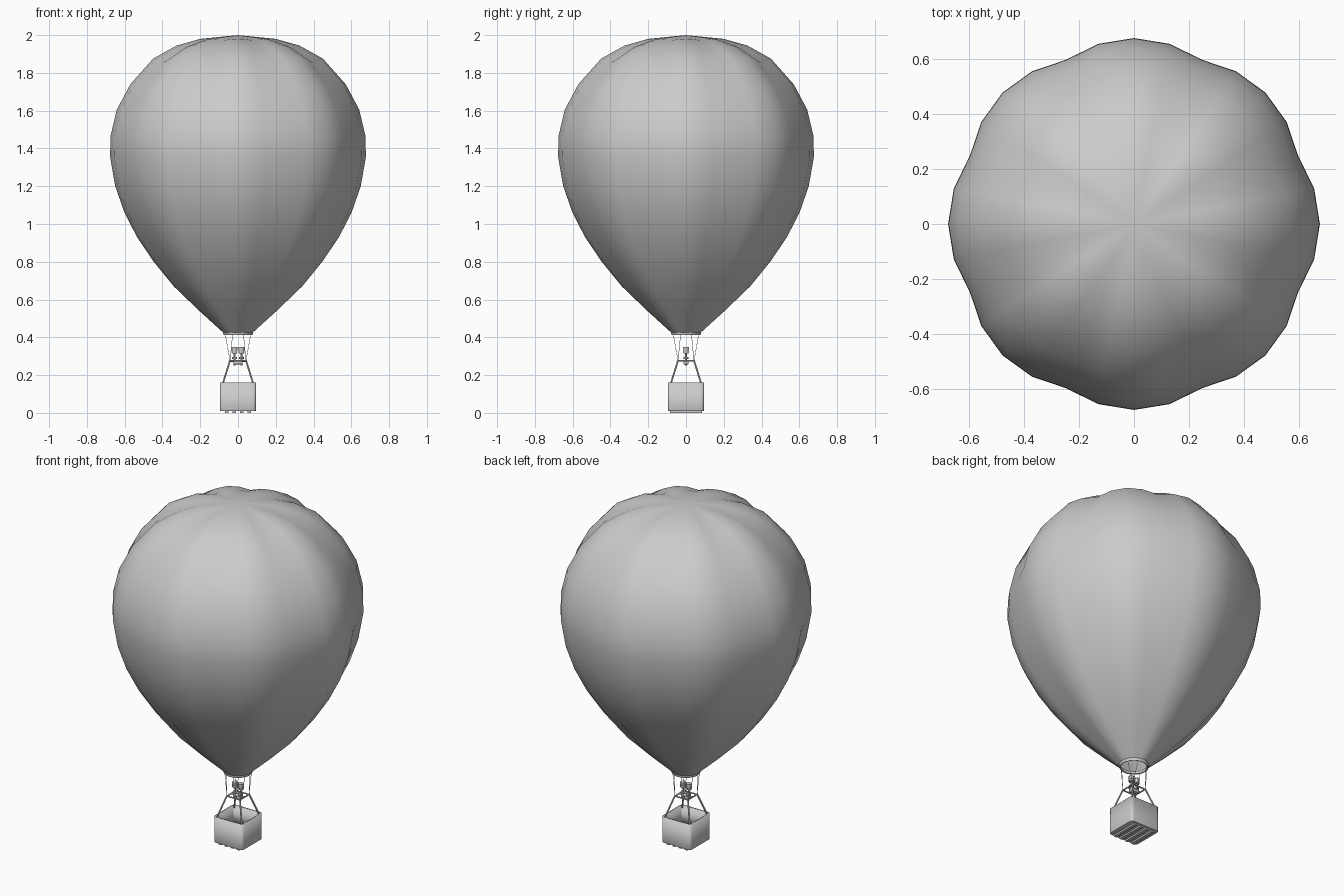
import bpy, bmesh, math
from mathutils import Vector

if "Cube" in bpy.data.objects:
    bpy.data.objects.remove(bpy.data.objects["Cube"])


def make_object(name, bm, angle=30):
    bmesh.ops.recalc_face_normals(bm, faces=bm.faces)
    mesh = bpy.data.meshes.new(name)
    bm.to_mesh(mesh)
    bm.free()
    ob = bpy.data.objects.new(name, mesh)
    bpy.context.collection.objects.link(ob)
    bpy.ops.object.select_all(action='DESELECT')
    ob.select_set(True)
    bpy.context.view_layer.objects.active = ob
    bpy.ops.object.shade_smooth_by_angle(angle=math.radians(angle))
    return ob


def rod(name, a, b, r, sides=8, r2=None):
    a, b = Vector(a), Vector(b)
    bm = bmesh.new()
    bmesh.ops.create_cone(bm, cap_ends=True, segments=sides, radius1=r,
                          radius2=r if r2 is None else r2, depth=(b - a).length)
    rot = (b - a).to_track_quat('Z', 'Y').to_matrix()
    for v in bm.verts:
        v.co = rot @ v.co + (a + b) / 2
    return make_object(name, bm)


def lathe(name, profile, segments=32, closed=True):
    bm = bmesh.new()
    rings = [[bm.verts.new((r * math.cos(2 * math.pi * i / segments),
                            r * math.sin(2 * math.pi * i / segments), z))
              for i in range(segments)] for r, z in profile]
    pairs = list(zip(rings, rings[1:])) + ([(rings[-1], rings[0])] if closed else [])
    for lo, hi in pairs:
        for i in range(segments):
            j = (i + 1) % segments
            bm.faces.new((lo[i], lo[j], hi[j], hi[i]))
    return make_object(name, bm)


def box(name, loc, size, bevel=0.0):
    bm = bmesh.new()
    bmesh.ops.create_cube(bm, size=1)
    for v in bm.verts:
        v.co = Vector(loc) + Vector(c * s for c, s in zip(v.co, size))
    if bevel:
        bmesh.ops.bevel(bm, geom=bm.edges[:], offset=bevel, segments=2, affect='EDGES', profile=0.5)
    return make_object(name, bm)


# Envelope: eight bulging gores, seams pulled inward along the profile normal
profile = [(0.078, 0.425), (0.205, 0.54), (0.34, 0.67), (0.45, 0.805), (0.537, 0.935),
           (0.603, 1.065), (0.65, 1.2), (0.677, 1.355), (0.675, 1.465), (0.642, 1.605),
           (0.57, 1.74), (0.45, 1.875), (0.325, 1.945), (0.2, 1.98)]
depths = [0, 0.009, 0.017, 0.023, 0.027, 0.029, 0.03, 0.03, 0.03, 0.03, 0.03, 0.028, 0.02, 0.008]
gores, per = 8, 4
n = gores * per
bm = bmesh.new()
rings = []
for k, (r, z) in enumerate(profile):
    p, q = profile[max(k - 1, 0)], profile[min(k + 1, len(profile) - 1)]
    t = Vector((q[0] - p[0], q[1] - p[1])).normalized()
    ring = []
    for i in range(n):
        ang = 2 * math.pi * i / n
        inset = depths[k] * (0, 0.28, 1, 0.28)[i % per]
        rr, zz = r - t.y * inset, z + t.x * inset
        ring.append(bm.verts.new((rr * math.cos(ang), rr * math.sin(ang), zz)))
    rings.append(ring)
for lo, hi in zip(rings, rings[1:]):
    for i in range(n):
        j = (i + 1) % n
        bm.faces.new((lo[i], lo[j], hi[j], hi[i]))
apex = bm.verts.new((0, 0, 2.0))
for i in range(n):
    bm.faces.new((rings[-1][i], rings[-1][(i + 1) % n], apex))
make_object("envelope", bm, 40)

# Mouth ring
lathe("mouth_ring", [(0.07, 0.414), (0.076, 0.412), (0.08, 0.422), (0.08, 0.43), (0.072, 0.43)])

# Basket: open rounded box with wall thickness
bm = bmesh.new()
bmesh.ops.create_cube(bm, size=1)
for v in bm.verts:
    v.co = Vector((v.co.x * 0.192, v.co.y * 0.192, 0.085 + v.co.z * 0.152))
upright = [e for e in bm.edges if abs(e.verts[0].co.z - e.verts[1].co.z) > 0.1]
bmesh.ops.bevel(bm, geom=upright, offset=0.018, segments=4, affect='EDGES', profile=0.5)
top = [f for f in bm.faces if min(v.co.z for v in f.verts) > 0.15]
bmesh.ops.delete(bm, geom=top, context='FACES_ONLY')
low = [e for e in bm.edges if max(v.co.z for v in e.verts) < 0.02]
bmesh.ops.bevel(bm, geom=low, offset=0.006, segments=2, affect='EDGES', profile=0.5)
basket = make_object("basket", bm)
solid = basket.modifiers.new("wall", 'SOLIDIFY')
solid.thickness = 0.009
solid.offset = -1

# Skids under the basket
for i in range(4):
    box("skid", (-0.06 + 0.04 * i, 0, 0.006), (0.018, 0.17, 0.012))

# Burner frame, posts and suspension wires
c, zf = 0.042, 0.275
for k in range(4):
    a = math.pi / 4 + k * math.pi / 2
    sx, sy = round(math.cos(a) * math.sqrt(2)), round(math.sin(a) * math.sqrt(2))
    nx, ny = -sy, sx
    rod("frame_bar", (sx * c, sy * c, zf), (nx * c, ny * c, zf), 0.004)
    rod("post", (sx * 0.082, sy * 0.082, 0.15), (sx * c, sy * c, zf + 0.003), 0.0045)
    for off in (-math.pi / 8, math.pi / 8):
        rod("wire", (sx * c, sy * c, zf),
            (0.074 * math.cos(a + off), 0.074 * math.sin(a + off), 0.42), 0.0013, 6)

# Twin burners on a cross bar
rod("burner_bar", (-c, 0, zf), (c, 0, zf), 0.005)
rod("burner_cross_bar", (0, -c, zf), (0, c, zf), 0.004)
box("valve_block", (0, 0, 0.268), (0.05, 0.026, 0.022), 0.003)
for x in (-0.018, 0.018):
    rod("burner_stem", (x, 0, 0.25), (x, 0, 0.318), 0.005)
    rod("burner_base", (x, 0, 0.285), (x, 0, 0.295), 0.013, 12)
    rod("burner_can", (x, 0, 0.315), (x, 0, 0.35), 0.013, 16, 0.015)
    for z in (0.322, 0.333, 0.344):
        rod("burner_coil", (x, 0, z - 0.0025), (x, 0, z + 0.0025), 0.0165, 16)
